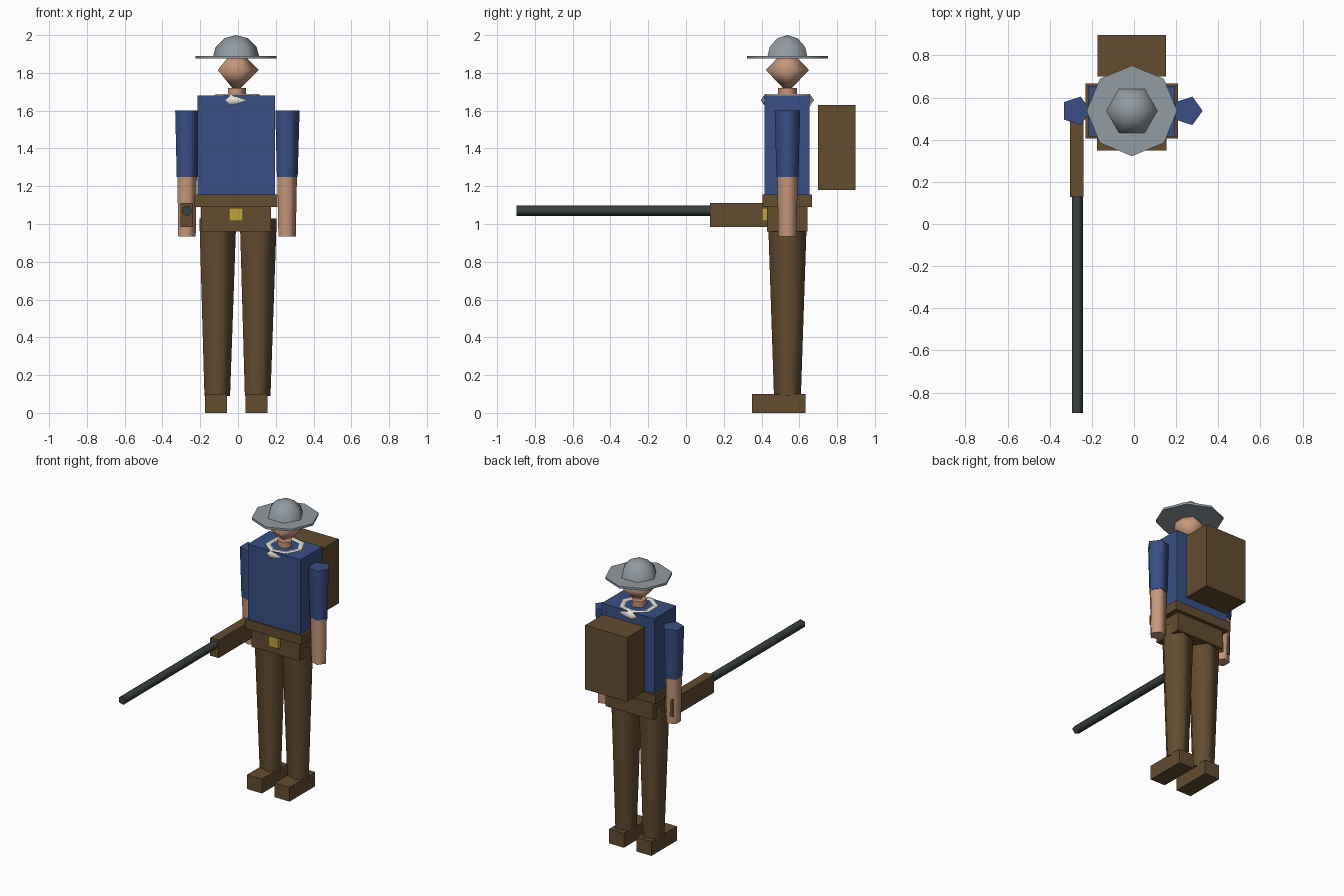
import bpy, bmesh
from math import sin, cos, pi, radians
from mathutils import Matrix

cube = bpy.data.objects.get("Cube")
if cube:
    bpy.data.objects.remove(cube, do_unlink=True)

CX, CY = -0.01, 0.537   # body axis


def material(name, rgb):
    m = bpy.data.materials.new(name)
    m.use_nodes = True
    m.diffuse_color = (*rgb, 1)
    bsdf = next(n for n in m.node_tree.nodes if n.type == 'BSDF_PRINCIPLED')
    bsdf.inputs["Base Color"].default_value = (*rgb, 1)
    return m


BROWN = material("brown cloth", (0.125, 0.072, 0.03))
BLUE = material("blue cloth", (0.04, 0.078, 0.23))
SKIN = material("skin", (0.56, 0.31, 0.2))
GREY = material("hat grey", (0.29, 0.33, 0.36))
DARK = material("gun metal", (0.042, 0.05, 0.05))
GOLD = material("buckle gold", (0.52, 0.36, 0.045))
WHITE = material("scarf white", (0.8, 0.75, 0.64))


def finish(bm, name, mat):
    bmesh.ops.recalc_face_normals(bm, faces=bm.faces[:])
    mesh = bpy.data.meshes.new(name)
    bm.to_mesh(mesh)
    bm.free()
    mesh.materials.append(mat)
    ob = bpy.data.objects.new(name, mesh)
    bpy.context.collection.objects.link(ob)
    return ob


def box(name, mat, x, y, z):
    """Box from its (low, high) extents on each axis."""
    bm = bmesh.new()
    bmesh.ops.create_cube(bm, size=1)
    for v in bm.verts:
        v.co = [lo + (c + 0.5) * (hi - lo) for c, (lo, hi) in zip(v.co, (x, y, z))]
    return finish(bm, name, mat)


def lathe(name, mat, sides, profile, x=CX, y=CY, matrix=None):
    """Turned form from (radius, z) points; smooth sides, flat caps."""
    bm = bmesh.new()
    rings = []
    for r, z in profile:
        n = sides if r > 0 else 1
        rings.append([bm.verts.new((x + r * cos(2 * pi * i / sides),
                                    y + r * sin(2 * pi * i / sides), z)) for i in range(n)])
    for a, b in zip(rings, rings[1:]):
        for i in range(sides):
            j = (i + 1) % sides
            quad = [a[i % len(a)], a[j % len(a)], b[j % len(b)], b[i % len(b)]]
            bm.faces.new(list(dict.fromkeys(quad))).smooth = True
    for ring in (rings[0], rings[-1]):
        if len(ring) > 2:
            bm.faces.new(ring)
    if matrix:
        bm.transform(matrix)
    return finish(bm, name, mat)


# Trunk
box("torso", BLUE, (CX - 0.205, CX + 0.205), (0.415, 0.655), (1.15, 1.68))
box("belt", BROWN, (CX - 0.22, CX + 0.22), (0.405, 0.667), (1.09, 1.155))
box("hips", BROWN, (CX - 0.185, CX + 0.185), (0.43, 0.642), (0.96, 1.09))
box("buckle", GOLD, (CX - 0.037, CX + 0.037), (0.403, 0.435), (1.015, 1.085))
box("backpack", BROWN, (CX - 0.163, CX + 0.163), (0.70, 0.897), (1.18, 1.63))

# Limbs
for side, s in (("left", 1), ("right", -1)):
    leg, arm = CX + s * 0.107, CX + s * 0.265
    lathe(side + "_leg", BROWN, 5, [(0.075, 0.09), (0.108, 1.03)], leg)
    box(side + "_boot", BROWN, (leg - 0.058, leg + 0.058), (0.35, 0.632), (0, 0.1))
    lathe(side + "_sleeve", BLUE, 5, [(0.061, 1.25), (0.071, 1.6)], arm)
    lathe(side + "_forearm", SKIN, 5, [(0.051, 0.935), (0.057, 1.25)], arm)

# Head and neck
lathe("neck", SKIN, 5, [(0.052, 1.64), (0.052, 1.72)])
lathe("head", SKIN, 5, [(0, 1.695), (0.12, 1.815), (0, 1.935)])

# Hat
lathe("hat_brim", GREY, 8, [(0.215, 1.875), (0.215, 1.89)])
dome = [(0.125 * cos(radians(a)), 1.875 + 0.125 * sin(radians(a))) for a in (0, 30, 60)]
lathe("hat_dome", GREY, 6, dome + [(0, 2.0)])

# Scarf
bpy.ops.mesh.primitive_torus_add(major_segments=7, minor_segments=5, major_radius=0.11,
                                 minor_radius=0.035, location=(CX, CY, 1.655))
scarf = bpy.context.object
scarf.name = "scarf"
scarf.data.materials.append(WHITE)
bpy.ops.object.shade_smooth()

# Rifle
box("rifle_stock", BROWN, (-0.304, -0.239), (0.127, 0.58), (0.985, 1.11))
along_y = Matrix.Translation((-0.27, 0, 1.07)) @ Matrix.Rotation(radians(-90), 4, 'X')
lathe("rifle_barrel", DARK, 5, [(0.029, -0.897), (0.029, 0.2)], 0, 0, along_y)
